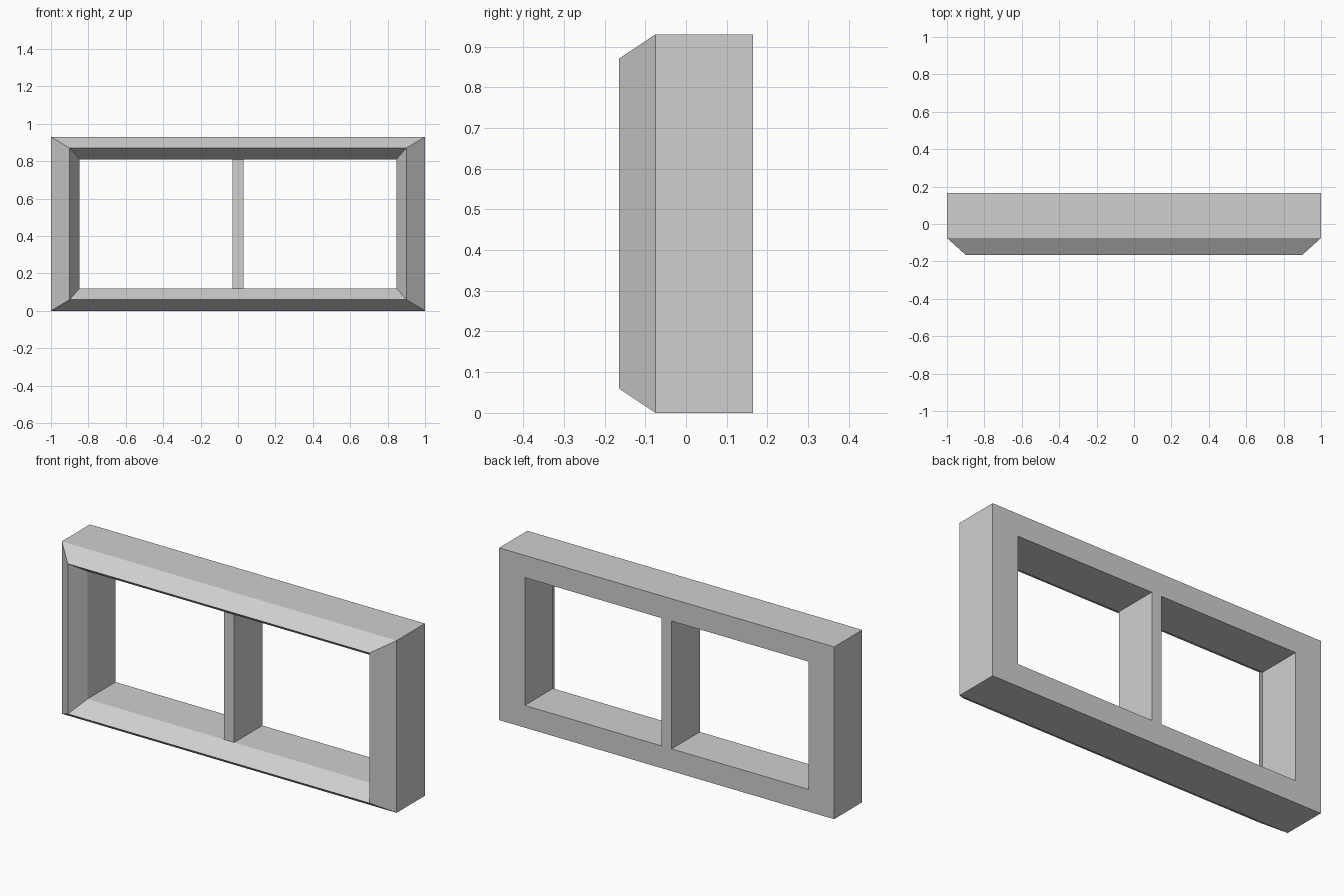
import bpy
import bmesh

cube = bpy.data.objects.get("Cube")
if cube:
    bpy.data.objects.remove(cube, do_unlink=True)

HEIGHT = 0.93
MID = HEIGHT / 2
BACK, SHOULDER, FRONT = 0.165, -0.075, -0.165

grey = bpy.data.materials.new("light_grey")
grey.use_nodes = True
colour = (0.63, 0.63, 0.63, 1)
grey.diffuse_color = colour
grey.node_tree.nodes["Principled BSDF"].inputs["Base Color"].default_value = colour


def finish(name, bm):
    bmesh.ops.recalc_face_normals(bm, faces=bm.faces)
    mesh = bpy.data.meshes.new(name)
    bm.to_mesh(mesh)
    bm.free()
    mesh.materials.append(grey)
    obj = bpy.data.objects.new(name, mesh)
    bpy.context.collection.objects.link(obj)
    return obj


# Mitred frame: rectangular rings (half width, half height, y) joined in a closed loop
outer, ridge, inner = (1.0, MID), (0.9, MID - 0.06), (0.847, MID - 0.12)
profile = [(*outer, BACK), (*outer, SHOULDER), (*ridge, FRONT),
           (*inner, SHOULDER), (*inner, BACK)]
corners = [(-1, -1), (1, -1), (1, 1), (-1, 1)]
bm = bmesh.new()
rings = [[bm.verts.new((sx * w, y, MID + sz * h)) for sx, sz in corners]
         for w, h, y in profile]
for i, ring in enumerate(rings):
    following = rings[(i + 1) % len(rings)]
    for a in range(4):
        b = (a + 1) % 4
        bm.faces.new((ring[a], ring[b], following[b], following[a]))
finish("window_frame", bm)

# Upright bar dividing the opening
bm = bmesh.new()
bmesh.ops.create_cube(bm, size=1)
bmesh.ops.scale(bm, vec=(0.06, BACK - SHOULDER, 2 * inner[1]), verts=bm.verts)
bmesh.ops.translate(bm, vec=(0, (BACK + SHOULDER) / 2, MID), verts=bm.verts)
finish("centre_mullion", bm)
